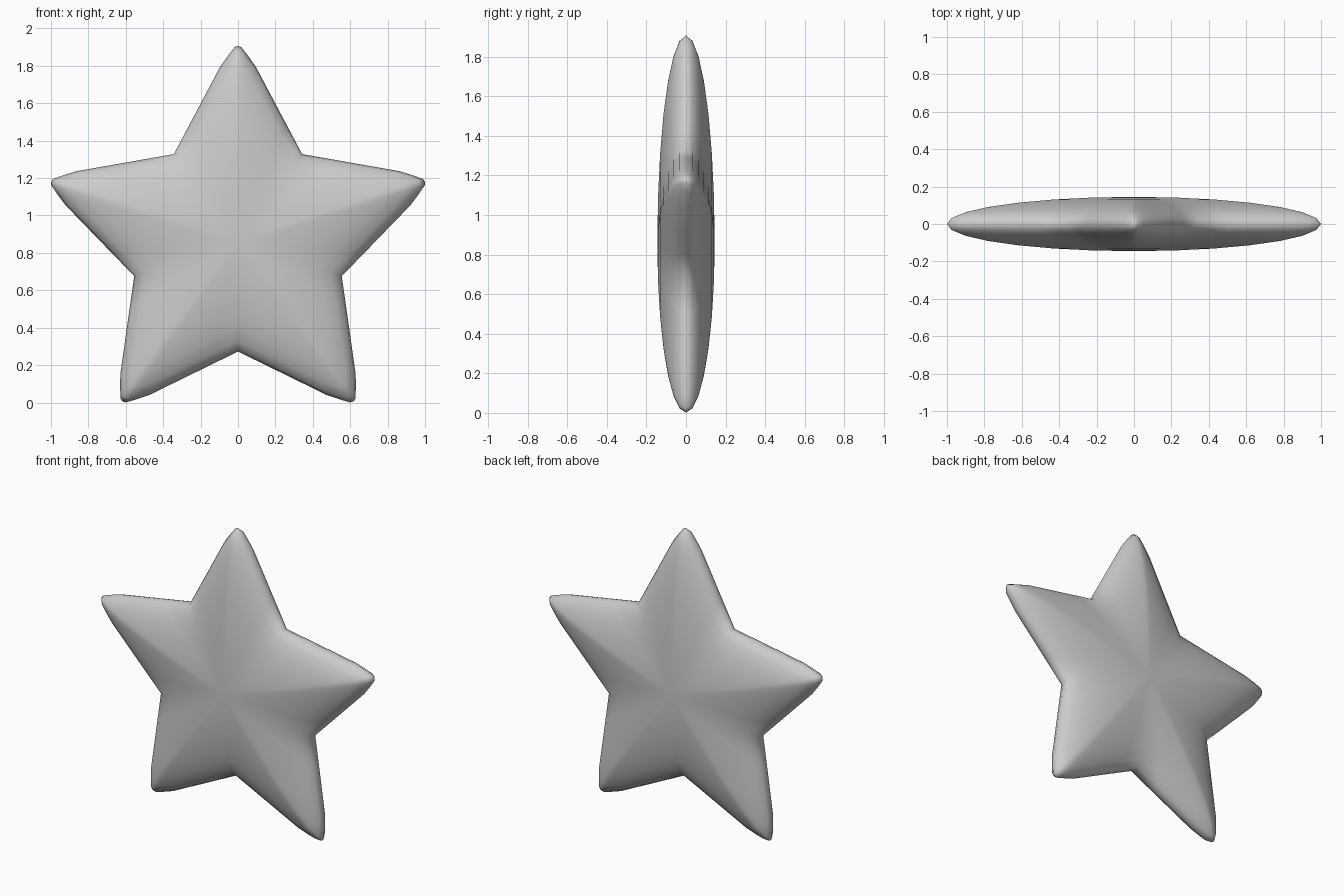
import bpy, bmesh, math
from mathutils import Vector

cube = bpy.data.objects.get("Cube")
if cube:
    bpy.data.objects.remove(cube, do_unlink=True)

CENTRE_Z = 0.856
HALF_DEPTH = 0.145
RINGS = 7          # rings from rim to pole on each side
ARMS = 5

# Half outline of one arm: (across, along), rounded tip to valley
tip = Vector((0.0, 1.051))
half = [Vector(p) for p in ((0.018, 1.044), (0.05, 1.003), (0.095, 0.94))]
valley = Vector((0.343, 0.472))
half += [half[-1].lerp(valley, f) for f in (0.33, 0.67)]
mirrored = [Vector((-p.x, p.y)) for p in reversed(half)]
arm = mirrored + [tip] + half + [valley]

# Repeat the arm around the centre
outline = []
for i in range(ARMS):
    a = -2 * math.pi * i / ARMS
    c, s = math.cos(a), math.sin(a)
    outline += [(p.x * c - p.y * s, p.x * s + p.y * c) for p in arm]

# Shrink the outline along an ellipse from the front pole to the back pole
bm = bmesh.new()
loops = []
for k in range(1 - RINGS, RINGS):
    t = math.pi / 2 * k / RINGS
    loops.append([bm.verts.new((x * math.cos(t), HALF_DEPTH * math.sin(t),
                                CENTRE_Z + z * math.cos(t))) for x, z in outline])
n = len(outline)
for low, high in zip(loops, loops[1:]):
    for i in range(n):
        j = (i + 1) % n
        bm.faces.new((low[i], low[j], high[j], high[i]))
for loop, side in ((loops[0], -1), (loops[-1], 1)):
    pole = bm.verts.new((0, side * HALF_DEPTH, CENTRE_Z))
    for i in range(n):
        bm.faces.new((loop[i], loop[(i + 1) % n], pole))
bmesh.ops.recalc_face_normals(bm, faces=bm.faces)

mesh = bpy.data.meshes.new("star_body")
bm.to_mesh(mesh)
bm.free()
star = bpy.data.objects.new("star_body", mesh)
bpy.context.collection.objects.link(star)

# Plain grey
grey = bpy.data.materials.new("light_grey")
grey.use_nodes = True
colour = (0.6, 0.6, 0.6, 1.0)
grey.diffuse_color = colour
grey.node_tree.nodes["Principled BSDF"].inputs["Base Color"].default_value = colour
mesh.materials.append(grey)

# Smooth shading
bpy.ops.object.select_all(action="DESELECT")
star.select_set(True)
bpy.context.view_layer.objects.active = star
bpy.ops.object.shade_smooth_by_angle(angle=math.radians(75))
